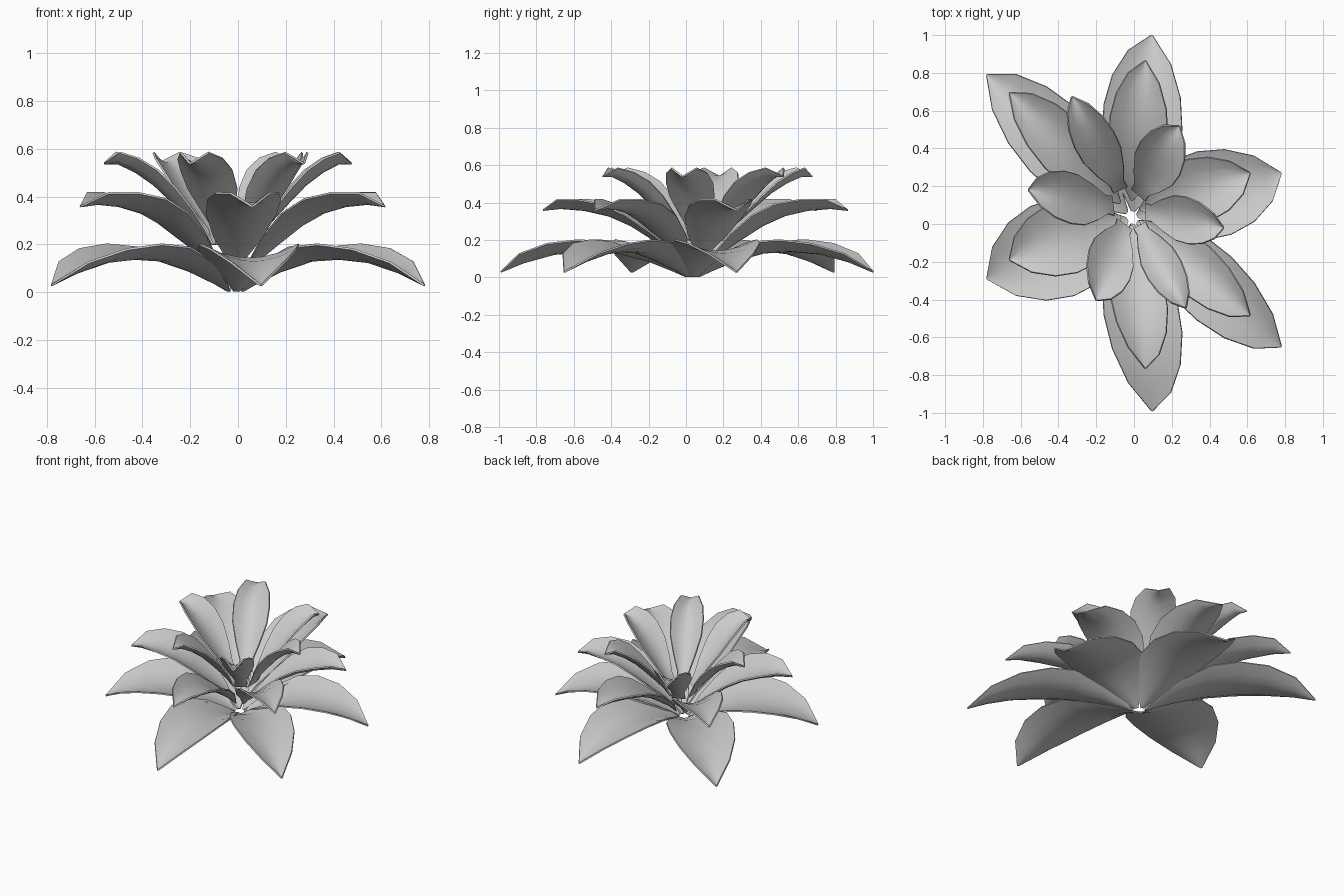
import bpy, bmesh, math
from mathutils import Vector

if "Cube" in bpy.data.objects:
    bpy.data.objects.remove(bpy.data.objects["Cube"])

# Shared petal outline: position along the petal, half width
OUTLINE = [(.035, .012), (.10, .06), (.22, .15), (.39, .22), (.55, .23), (.72, .20), (.88, .125), (1, .004)]
LIFT = [.0, .02, .04, .055, .06, .055, .045, 0]
SIDES = (-1, -.6, -.25, 0, .25, .6, 1)

# name, centre, start of petal, width factor, midline heights, tips (counter-clockwise)
LAYERS = [
    ("lower", (-.01, .035), 0, 1.0,
     (.006, .035, .085, .132, .14, .125, .08, .03),
     [(.78, .27), (.095, 1.0), (-.78, .79), (-.78, -.29), (.095, -.99), (.78, -.65)]),
    ("middle", (-.02, .06), .05, .9,
     (.08, .125, .19, .275, .33, .36, .37, .36),
     [(.615, .27), (.06, .865), (-.66, .695), (-.66, -.19), (.06, -.765), (.615, -.485)]),
    ("upper", (-.02, .08), .14, .97,
     (.20, .24, .30, .38, .45, .505, .54, .54),
     [(.475, -.02), (.24, .52), (-.33, .675), (-.56, .18), (-.20, -.405), (.275, -.445)]),
]


def petal(name, centre, tip, side, start, width, heights):
    """Cupped petal sheet from base to tip, given a little thickness."""
    bm = bmesh.new()
    rows = []
    for (t, w), z, lift in zip(OUTLINE, heights, LIFT):
        p = centre.lerp(tip, start + (1 - start) * t)
        if start > .1:
            w = max(w, .09 * (1 - t)) # broad foot on the upper ring
        row = []
        for u in SIDES:
            q = p + side * (w * width * u)
            row.append(bm.verts.new((q.x, q.y, z + lift * u * u)))
        rows.append(row)
    for a, b in zip(rows, rows[1:]):
        for i in range(len(SIDES) - 1):
            bm.faces.new((a[i], a[i + 1], b[i + 1], b[i]))
    bmesh.ops.recalc_face_normals(bm, faces=bm.faces)
    mesh = bpy.data.meshes.new(name)
    bm.to_mesh(mesh)
    bm.free()
    ob = bpy.data.objects.new(name, mesh)
    bpy.context.collection.objects.link(ob)
    mod = ob.modifiers.new("thickness", 'SOLIDIFY')
    mod.thickness = .009
    mod.offset = 0
    bpy.ops.object.select_all(action='DESELECT')
    ob.select_set(True)
    bpy.context.view_layer.objects.active = ob
    bpy.ops.object.modifier_apply(modifier=mod.name)
    bpy.ops.object.shade_smooth_by_angle(angle=math.radians(40))


# Three whorls of six petals
for name, centre, start, width, heights, tips in LAYERS:
    tips = [Vector(t) for t in tips]
    for k, tip in enumerate(tips):
        side = (tips[k - 1] - tips[(k + 1) % 6]) / math.sqrt(3)
        petal(f"{name}_petal_{k + 1}", Vector(centre), tip, side, start, width, heights)
